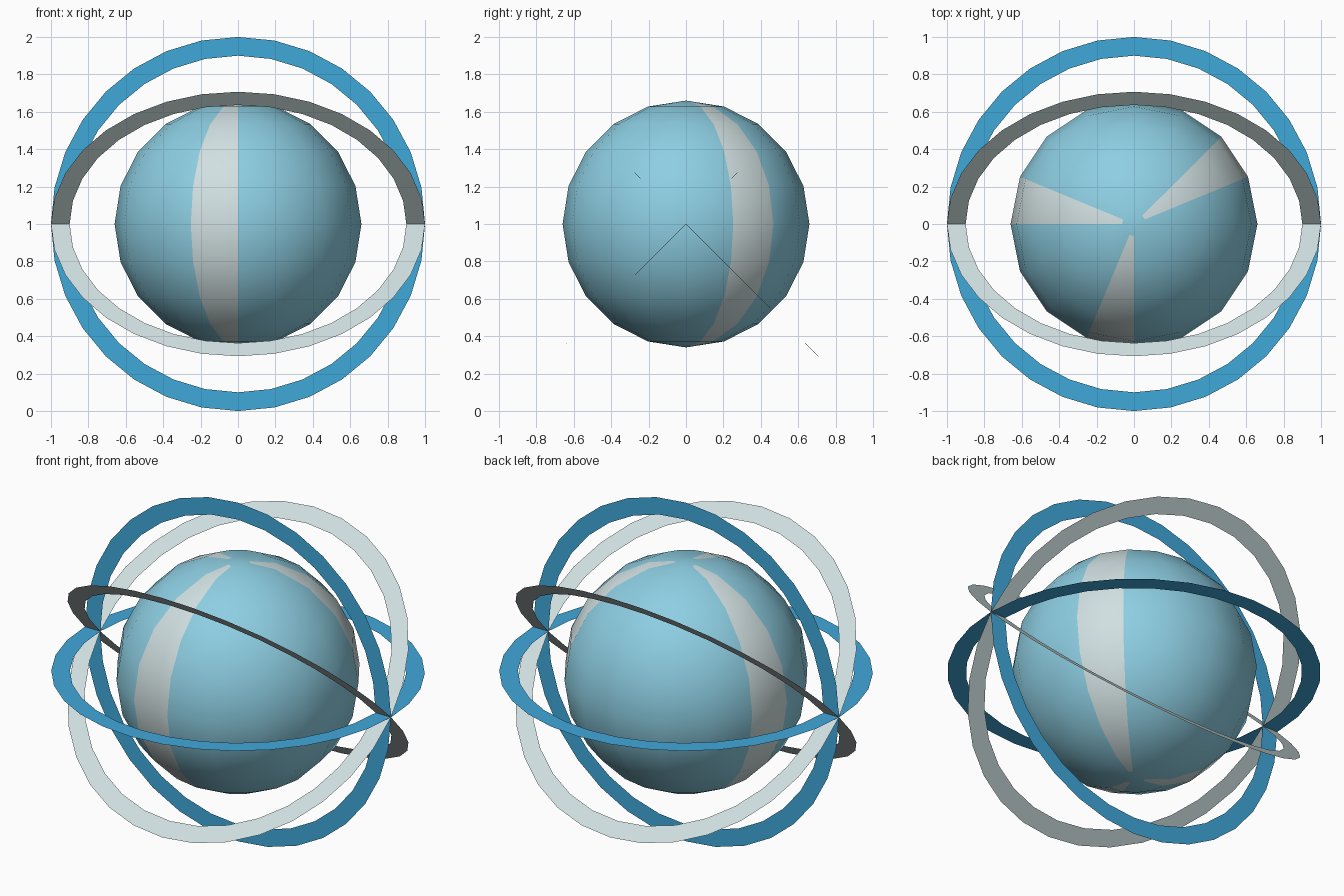
import bpy, bmesh, math
from mathutils import Matrix

cube = bpy.data.objects.get("Cube")
if cube:
    bpy.data.objects.remove(cube)


def linear(c):
    c /= 255
    return c / 12.92 if c <= 0.04045 else ((c + 0.055) / 1.055) ** 2.4


def material(name, *rgb):
    mat = bpy.data.materials.new(name)
    mat.use_nodes = True
    color = [linear(c) for c in rgb] + [1]
    mat.diffuse_color = color
    mat.node_tree.nodes["Principled BSDF"].inputs["Base Color"].default_value = color
    return mat


def add_object(name, bm, *mats):
    mesh = bpy.data.meshes.new(name)
    bm.to_mesh(mesh)
    bm.free()
    for mat in mats:
        mesh.materials.append(mat)
    obj = bpy.data.objects.new(name, mesh)
    obj.location.z = 1
    bpy.context.collection.objects.link(obj)
    return obj


pale_blue = material("pale blue", 141, 206, 226)
light_grey = material("light grey", 209, 224, 225)
bright_blue = material("bright blue", 64, 168, 218)

# Central globe with three meridian stripes that stop short of the poles
RADIUS, SEGMENTS, RINGS = 0.66, 16, 10
STRIPES = (1, 7, 11)
CAP = 0.65
bm = bmesh.new()
bmesh.ops.create_uvsphere(bm, u_segments=SEGMENTS, v_segments=RINGS, radius=RADIUS)
for side in (1, -1):
    bmesh.ops.bisect_plane(bm, geom=bm.verts[:] + bm.edges[:] + bm.faces[:],
                           plane_co=(0, 0, side * CAP), plane_no=(0, 0, 1))
for face in bm.faces:
    face.smooth = True
    center = face.calc_center_median()
    turn = math.atan2(center.y, center.x) % math.tau
    column = int(turn / math.tau * SEGMENTS)
    if column in STRIPES and abs(center.z) < CAP:
        face.material_index = 1
add_object("globe", bm, pale_blue, light_grey)


# Flat orbit rings, all crossing on the x axis
def orbit_ring(name, tilt, mat):
    bm = bmesh.new()
    for radius in (1.0, 0.9):
        bmesh.ops.create_circle(bm, segments=32, radius=radius)
    bmesh.ops.bridge_loops(bm, edges=bm.edges[:])
    bmesh.ops.rotate(bm, verts=bm.verts[:], cent=(0, 0, 0),
                     matrix=Matrix.Rotation(math.radians(tilt), 3, "X"))
    add_object(name, bm, mat)


orbit_ring("level_ring", 0, bright_blue)
orbit_ring("upright_ring", 90, bright_blue)
orbit_ring("back_raised_ring", 45, light_grey)
orbit_ring("front_raised_ring", -45, light_grey)
